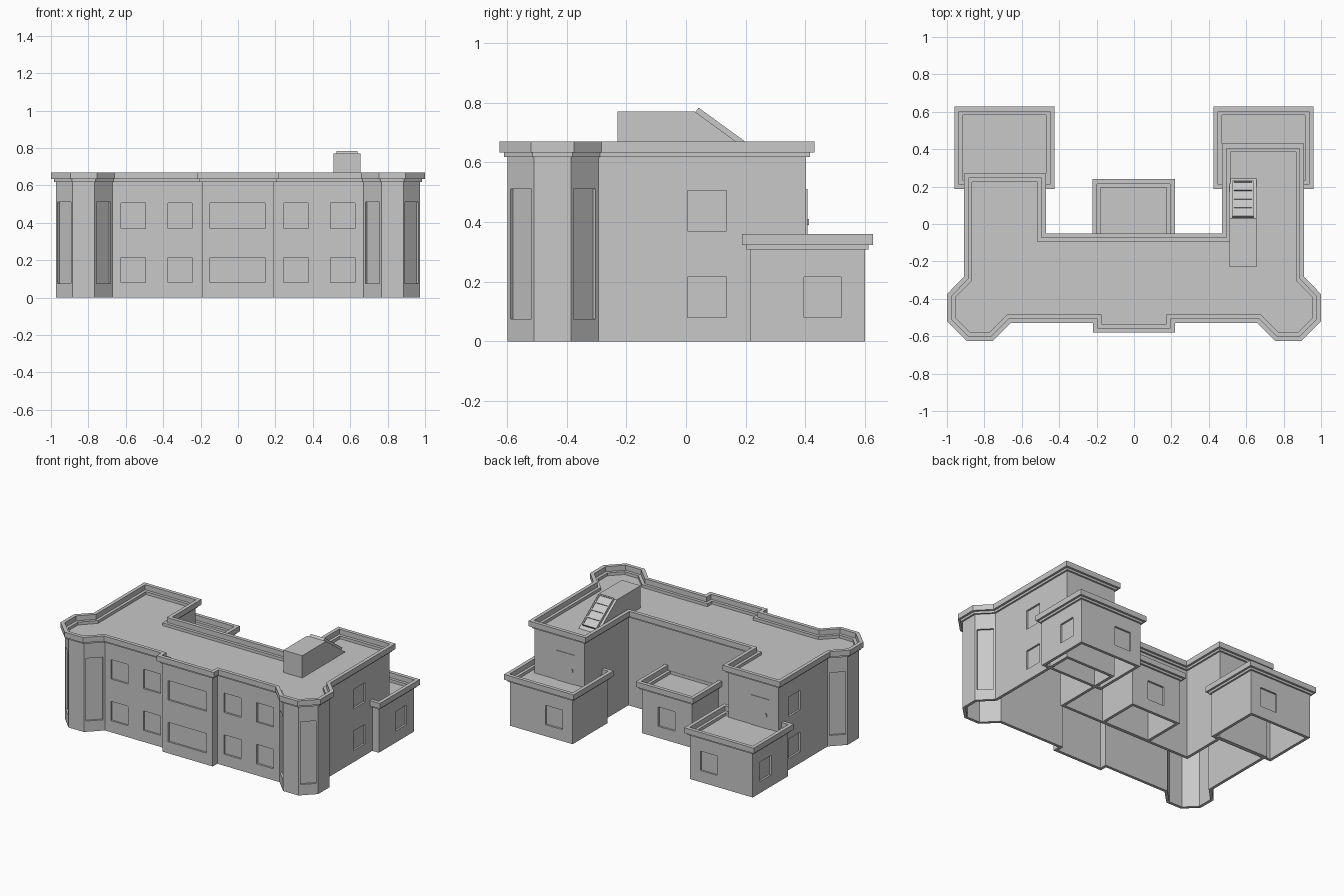
import bpy, bmesh, math
from mathutils import Vector, Matrix

cube = bpy.data.objects.get("Cube")
if cube:
    bpy.data.objects.remove(cube, do_unlink=True)

stone = bpy.data.materials.new("light_grey_stone")
stone.use_nodes = True
GREY = (0.58, 0.58, 0.58, 1)
stone.diffuse_color = GREY
stone.node_tree.nodes["Principled BSDF"].inputs["Base Color"].default_value = GREY

WALL = 0.027          # wall face, set in from the cornice edge
INNER = WALL + 0.02   # inside face of the wall


def finish(name, bm):
    bmesh.ops.recalc_face_normals(bm, faces=bm.faces)
    mesh = bpy.data.meshes.new(name)
    bm.to_mesh(mesh)
    bm.free()
    mesh.materials.append(stone)
    obj = bpy.data.objects.new(name, mesh)
    bpy.context.collection.objects.link(obj)
    return obj


def inset(outline, d):
    """Offset a counter-clockwise outline inwards with mitred corners."""
    out = []
    for i, p in enumerate(outline):
        p, a, b = Vector(p), Vector(outline[i - 1]), Vector(outline[(i + 1) % len(outline)])
        u, v = (p - a).normalized(), (b - p).normalized()
        n, m = Vector((-u.y, u.x)), Vector((-v.y, v.x))
        out.append(p + (n + m) * (d / (1 + n.dot(m))))
    return out


def block(name, outline, top):
    """Open-bottomed building block with walls, stepped cornice, parapet and roof."""
    rings = [(INNER, top - 0.07), (INNER, 0), (WALL, 0), (WALL, top - 0.052),
             (0.015, top - 0.052), (0.015, top - 0.037), (0, top - 0.037), (0, top),
             (0.025, top), (0.025, top - 0.035), (0.045, top - 0.035), (0.045, top - 0.055)]
    bm = bmesh.new()
    loops = [[bm.verts.new((p.x, p.y, z)) for p in inset(outline, d)] for d, z in rings]
    for lo, hi in zip(loops, loops[1:]):
        for i in range(len(lo)):
            bm.faces.new((lo[i - 1], lo[i], hi[i], hi[i - 1]))
    bm.faces.new(loops[0])
    bm.faces.new(loops[-1])
    return finish(name, bm)


def add_box(bm, a, b, z0, z1, depth):
    """Box running from a to b in plan, reaching depth to each side of that line."""
    a, b = Vector(a), Vector(b)
    d, c = b - a, (a + b) / 2
    m = (Matrix.Translation((c.x, c.y, (z0 + z1) / 2))
         @ Matrix.Rotation(math.atan2(d.y, d.x), 4, 'Z')
         @ Matrix.Diagonal((d.length, 2 * depth, z1 - z0, 1)))
    bmesh.ops.create_cube(bm, size=1, matrix=m)


def box(name, *args):
    bm = bmesh.new()
    add_box(bm, *args)
    return finish(name, bm)


def recess(obj, openings, depth=0.013):
    """Sink window panels (a, b, z0, z1) into the walls of a block."""
    bm = bmesh.new()
    for o in openings:
        add_box(bm, *o, depth)
    cutter = finish("window_cutter", bm)
    cutter.hide_render = True
    mod = obj.modifiers.new("windows", 'BOOLEAN')
    mod.object, mod.solver = cutter, 'EXACT'
    bpy.context.view_layer.objects.active = obj
    bpy.ops.object.modifier_apply(modifier=mod.name)
    bpy.data.objects.remove(cutter, do_unlink=True)


def rectangle(x0, x1, y0, y1):
    return [(x0, y0), (x1, y0), (x1, y1), (x0, y1)]


def half_outline(wing_y):
    return [(0.47, -0.05), (0.47, wing_y), (0.91, wing_y), (0.91, -0.283),
            (1, -0.375), (1, -0.52), (0.895, -0.625), (0.755, -0.625),
            (0.66, -0.53), (0.22, -0.53), (0.22, -0.58)]


LOW, HIGH = (0.08, 0.215), (0.37, 0.505)

# Main block: long front range, two rear wings, corner towers
left_half = [(-x, y) for x, y in half_outline(0.27)]
outline = left_half + half_outline(0.43)[::-1]
main = block("main_building", outline, 0.67)

openings = []
for floor in (LOW, HIGH):
    openings.append(((-0.15, -0.553), (0.145, -0.553), *floor))
    for s in (-1, 1):
        for x in (0.245, 0.495):
            openings.append(((s * x, -0.503), (s * (x + 0.13), -0.503), *floor))
        openings.append(((s * 0.883, 0.005), (s * 0.883, 0.135), *floor))
# Tall panels on the slanted tower faces
walls = inset(outline, WALL)
for i, q in enumerate(walls):
    p = walls[i - 1]
    if abs(p.x - q.x) > 0.03 and abs(p.y - q.y) > 0.03:
        openings.append((p.lerp(q, 0.1), p.lerp(q, 0.9), 0.075, 0.51))
recess(main, openings)

# Low annexes behind the wings and the centre
for s, side in ((1, "left"), (-1, "right")):
    x0, x1 = sorted((s * 0.425, s * 0.96))
    annex = block(side + "_annex", rectangle(x0, x1, 0.187, 0.627), 0.36)
    recess(annex, [((s * 0.53, 0.6), (s * 0.66, 0.6), *LOW),
                   ((s * 0.933, 0.395), (s * 0.933, 0.52), *LOW)])
centre = block("centre_annex", rectangle(-0.222, 0.218, -0.12, 0.24), 0.36)
recess(centre, [((-0.065, 0.213), (0.065, 0.213), *LOW)])

# Doors from the wings onto the annex roofs
for side, x, y in (("left", 0.57, 0.403), ("right", -0.81, 0.243)):
    box(side + "_roof_door", (x, y), (x + 0.14, y), 0.3, 0.51, 0.004)
    box(side + "_door_handle", (x + 0.015, y), (x + 0.025, y), 0.39, 0.41, 0.01)

# Rooftop stair house with a sloping back
profile = [(-0.23, 0.61), (-0.23, 0.77), (0.03, 0.77), (0.25, 0.61)]
bm = bmesh.new()
ends = [[bm.verts.new((x, y, z)) for y, z in profile] for x in (0.51, 0.655)]
for i in range(4):
    bm.faces.new((ends[0][i - 1], ends[0][i], ends[1][i], ends[1][i - 1]))
for end in ends:
    bm.faces.new(end)
finish("stair_house", bm)

# Sloping skylight: frame rails and cross bars over a thin pane
slope = math.atan2(-0.16, 0.22)


def slope_bar(name, x, along, width, length, thick):
    c = Vector((x, 0.03, 0.77)) + Matrix.Rotation(slope, 3, 'X') @ Vector((0, along, thick / 2))
    m = (Matrix.Translation(c) @ Matrix.Rotation(slope, 4, 'X')
         @ Matrix.Diagonal((width, length, thick, 1)))
    bm = bmesh.new()
    bmesh.ops.create_cube(bm, size=1, matrix=m)
    finish(name, bm)


slope_bar("skylight_pane", 0.583, 0.12, 0.11, 0.23, 0.012)
for x in (0.531, 0.635):
    slope_bar("skylight_rail", x, 0.12, 0.008, 0.235, 0.018)
for k in range(5):
    slope_bar("skylight_bar", 0.583, 0.006 + k * 0.057, 0.11, 0.008, 0.018)
